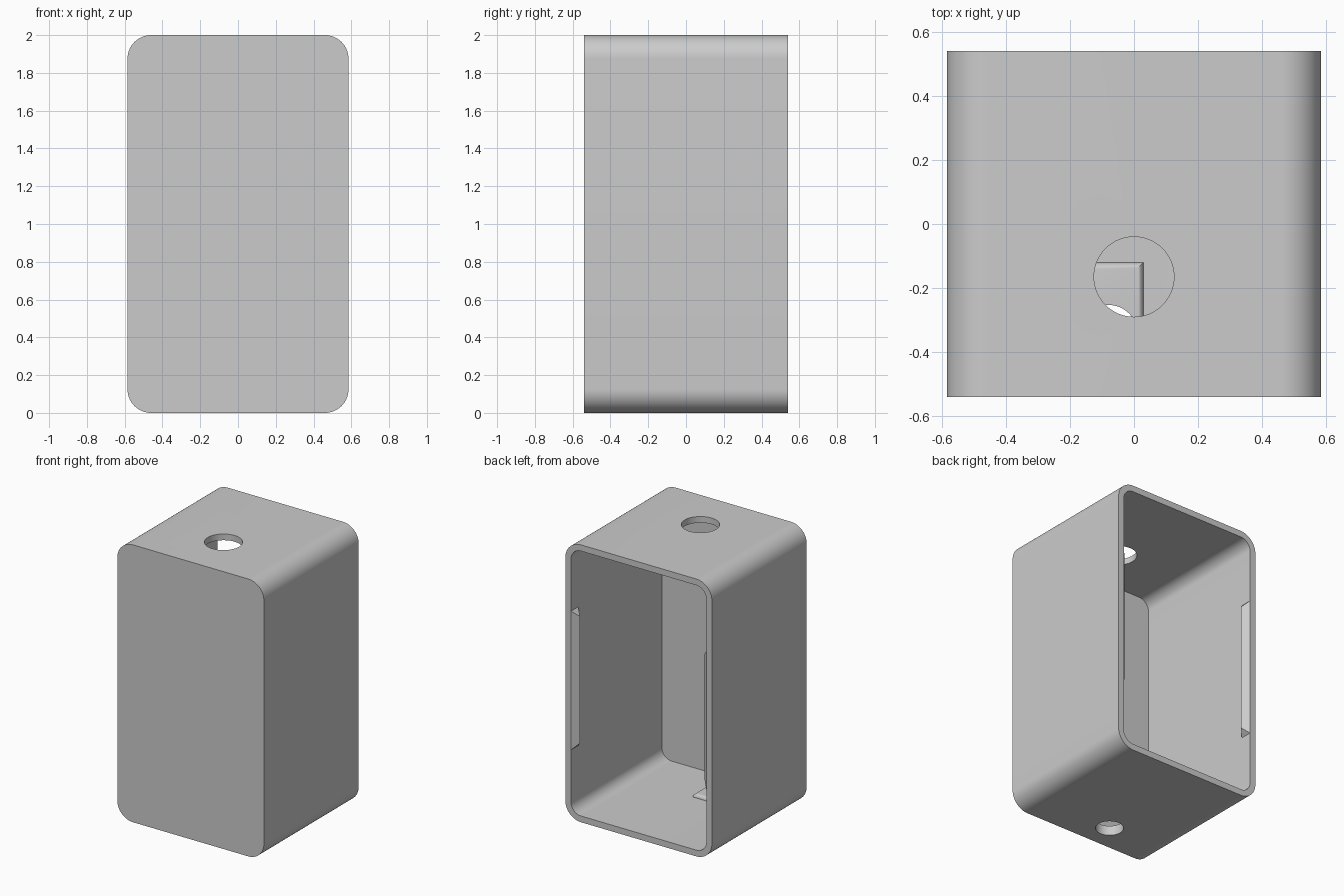
import bpy, bmesh, math
from math import sin, cos, pi

cube = bpy.data.objects.get("Cube")
if cube:
    bpy.data.objects.remove(cube, do_unlink=True)

# One plain grey finish
grey = bpy.data.materials.new("light grey plastic")
grey.use_nodes = True
colour = (0.6, 0.6, 0.6, 1)
grey.diffuse_color = colour
grey.node_tree.nodes["Principled BSDF"].inputs["Base Color"].default_value = colour

HALF_W, HALF_D, HEIGHT = 0.585, 0.54, 2.0
WALL, RADIUS = 0.045, 0.125


def finish(name, bm):
    bmesh.ops.recalc_face_normals(bm, faces=bm.faces)
    mesh = bpy.data.meshes.new(name)
    bm.to_mesh(mesh)
    bm.free()
    mesh.materials.append(grey)
    obj = bpy.data.objects.new(name, mesh)
    bpy.context.collection.objects.link(obj)
    return obj


def rounded_prism(name, half_w, z0, z1, r, y0, y1, steps=16):
    """Rounded rectangle in x-z, extruded along y."""
    bm = bmesh.new()
    corners = [(half_w - r, z1 - r), (r - half_w, z1 - r),
               (r - half_w, z0 + r), (half_w - r, z0 + r)]
    verts = []
    for i, (cx, cz) in enumerate(corners):
        for k in range(steps + 1):
            a = (i + k / steps) * pi / 2
            verts.append(bm.verts.new((cx + r * cos(a), y0, cz + r * sin(a))))
    face = bm.faces.new(verts)
    out = bmesh.ops.extrude_face_region(bm, geom=[face])
    moved = [v for v in out["geom"] if isinstance(v, bmesh.types.BMVert)]
    bmesh.ops.translate(bm, verts=moved, vec=(0, y1 - y0, 0))
    return finish(name, bm)


def cylinder(name, x, y, z, r, depth):
    bm = bmesh.new()
    bmesh.ops.create_cone(bm, cap_ends=True, segments=64, radius1=r, radius2=r, depth=depth)
    bmesh.ops.translate(bm, verts=bm.verts, vec=(x, y, z))
    return finish(name, bm)


def activate(obj):
    bpy.ops.object.select_all(action='DESELECT')
    obj.select_set(True)
    bpy.context.view_layer.objects.active = obj


def cut(obj, tool, keep=False):
    tool.hide_render = True
    activate(obj)
    mod = obj.modifiers.new("cut", 'BOOLEAN')
    mod.operation, mod.solver, mod.object = 'DIFFERENCE', 'EXACT', tool
    bpy.ops.object.modifier_apply(modifier=mod.name)
    if not keep:
        bpy.data.objects.remove(tool, do_unlink=True)


def smooth(obj):
    activate(obj)
    bpy.ops.object.shade_smooth_by_angle(angle=math.radians(30))


# Enclosure: rounded box, hollow and open at the back
shell = rounded_prism("enclosure", HALF_W, 0, HEIGHT, RADIUS, -HALF_D, HALF_D)
cut(shell, rounded_prism("cavity_cutter", HALF_W - WALL, WALL, HEIGHT - WALL,
                         RADIUS - WALL, WALL - HALF_D, HALF_D + 0.2))
cut(shell, cylinder("top_hole_cutter", 0, -0.165, HEIGHT, 0.125, 0.3))

# Raised pad on the floor, against the front wall, with rounded top edges
bm = bmesh.new()
bmesh.ops.create_cube(bm, size=1)
bmesh.ops.scale(bm, verts=bm.verts, vec=(0.22, 0.4, 0.05))
bmesh.ops.translate(bm, verts=bm.verts, vec=(-0.08, -0.32, 0.045))
top_edges = [e for e in bm.edges if all(v.co.z > 0.06 for v in e.verts)
             and not all(v.co.y < -0.5 for v in e.verts)]
bmesh.ops.bevel(bm, geom=top_edges, offset=0.024, segments=5, profile=0.5, affect='EDGES')
pad = finish("floor_pad", bm)

# Cable hole through the floor and the pad
cable_cutter = cylinder("cable_hole_cutter", -0.08, -0.345, 0.03, 0.092, 0.3)
cut(pad, cable_cutter, keep=True)
cut(shell, cable_cutter)
smooth(shell)
smooth(pad)

# Snap ridges: hipped triangular bars inside the side walls at the open back
P, LOW, HIGH = 0.042, 0.5, 1.5
for side, name in ((1, "left_snap_ridge"), (-1, "right_snap_ridge")):
    bm = bmesh.new()
    wall_x = side * (HALF_W - WALL)
    rings = []
    for z, inset in ((LOW, P), (HIGH, -P)):
        rings.append([bm.verts.new(c) for c in (
            (wall_x, HALF_D, z),
            (wall_x - side * P, HALF_D - P, z + inset),
            (wall_x, HALF_D - 2 * P, z))])
    bmesh.ops.convex_hull(bm, input=bm.verts)
    finish(name, bm)
